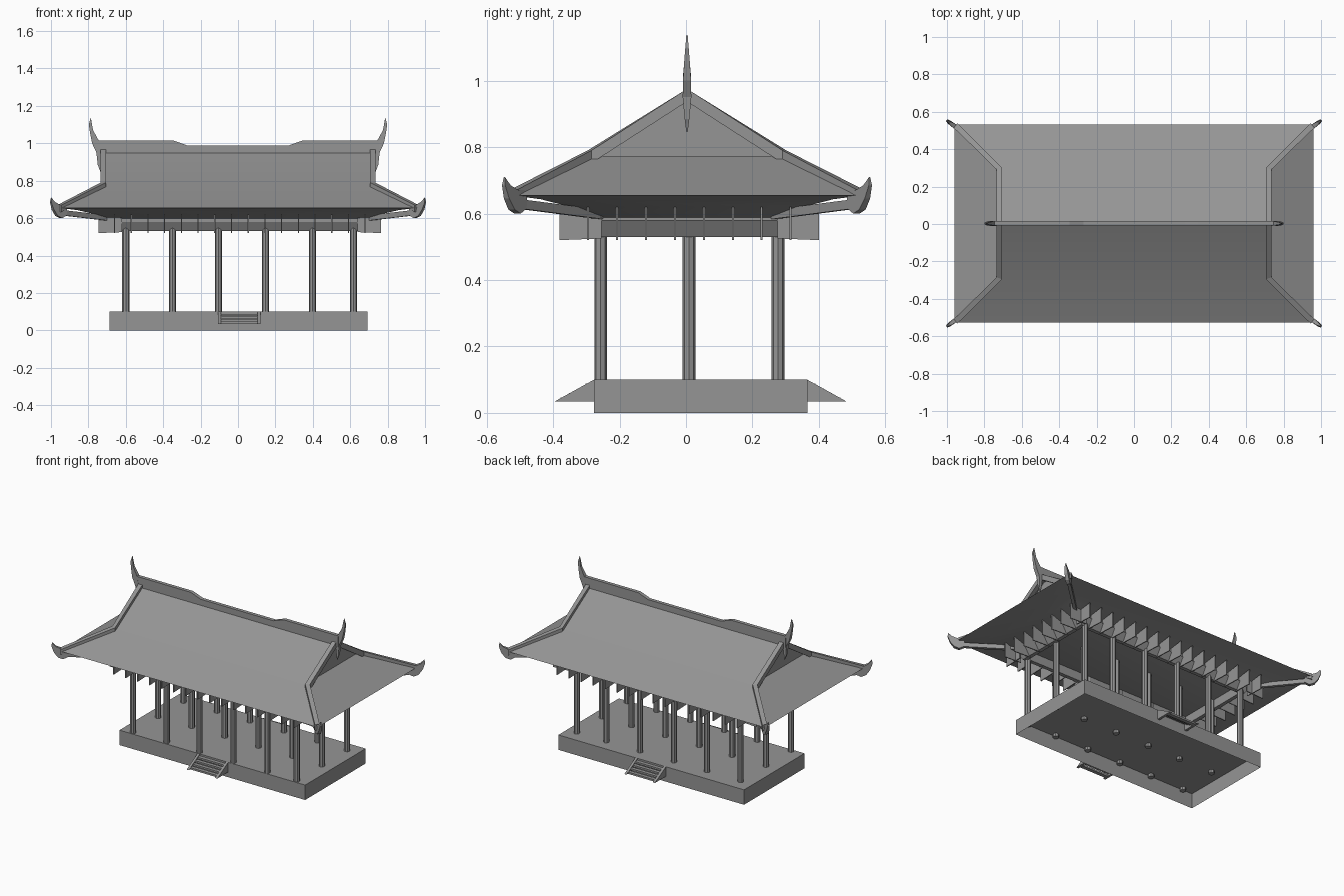
import bpy, bmesh
from mathutils import Vector

if "Cube" in bpy.data.objects:
    bpy.data.objects.remove(bpy.data.objects["Cube"])

GREY = (0.3, 0.3, 0.3, 1)
mat = bpy.data.materials.new("stone grey")
mat.use_nodes = True
mat.diffuse_color = GREY
mat.node_tree.nodes["Principled BSDF"].inputs["Base Color"].default_value = GREY
SIGNS = (-1, 1)
UP = Vector((0, 0, 1))
ROOF_Y = 0.003


def finish(name, bm):
    bmesh.ops.remove_doubles(bm, verts=bm.verts, dist=0.00001)
    bmesh.ops.recalc_face_normals(bm, faces=bm.faces)
    me = bpy.data.meshes.new(name)
    bm.to_mesh(me)
    bm.free()
    me.materials.append(mat)
    ob = bpy.data.objects.new(name, me)
    bpy.context.collection.objects.link(ob)
    return ob


def add_face(bm, pts):
    bm.faces.new([bm.verts.new(p) for p in pts])


def add_box(bm, lo, hi):
    lo, hi = Vector(lo), Vector(hi)
    verts = bmesh.ops.create_cube(bm, size=1)["verts"]
    for v in verts:
        v.co = (lo + hi) / 2 + v.co * (hi - lo)


def add_prism(bm, profile, origin, u):
    """Profile of (along u, height, half thickness) made into a solid plate."""
    u, origin = Vector(u).normalized(), Vector(origin)
    n = u.cross(UP)
    a, b = [[bm.verts.new(origin + u * s + UP * z + n * t * side) for s, z, t in profile]
            for side in SIGNS]
    bm.faces.new(a)
    bm.faces.new(b[::-1])
    for i in range(len(a)):
        j = (i + 1) % len(a)
        bm.faces.new((a[i], a[j], b[j], b[i]))


def add_bar(bm, path, half_width, below, above):
    """Rectangular bar mitred along a path."""
    pts = [Vector(p) for p in path]
    rings = []
    for i, p in enumerate(pts):
        dirs = []
        for q, r in ((i - 1, i), (i, i + 1)):
            if q >= 0 and r < len(pts):
                d = pts[r] - pts[q]
                dirs.append(Vector((d.x, d.y, 0)).normalized())
        side = sum(dirs, Vector()).normalized().cross(UP) * half_width
        rings.append([bm.verts.new(p + side * s + UP * h)
                      for s, h in ((-1, -below), (1, -below), (1, above), (-1, above))])
    for a, b in zip(rings, rings[1:]):
        for i in range(4):
            j = (i + 1) % 4
            bm.faces.new((a[i], a[j], b[j], b[i]))
    bm.faces.new(rings[0])
    bm.faces.new(rings[-1][::-1])


# Platform, open underneath
bm = bmesh.new()
add_box(bm, (-0.687, -0.277, 0), (0.693, 0.365, 0.1))
bm.faces.ensure_lookup_table()
bmesh.ops.delete(bm, geom=[min(bm.faces, key=lambda f: f.calc_center_median().z)], context="FACES_ONLY")
finish("platform", bm)

# Columns
bm = bmesh.new()
for x in (-0.6, -0.35, -0.105, 0.147, 0.398, 0.617):
    for y in (-0.257, 0.009, 0.277):
        verts = bmesh.ops.create_cone(bm, cap_ends=True, segments=8, radius1=0.019,
                                      radius2=0.019, depth=0.52)["verts"]
        bmesh.ops.translate(bm, verts=verts, vec=(x, y, 0.34))
finish("columns", bm)

# Stairs front and back, with sloping side walls
for name, edge, out in (("front_stairs", -0.277, -1), ("back_stairs", 0.365, 1)):
    bm = bmesh.new()
    for x in (-0.098, 0.113):
        add_prism(bm, [(0, 0.035, 0.008), (0.117, 0.035, 0.008), (0, 0.1, 0.008)],
                  (x, edge, 0), (0, out, 0))
    for i in range(4):
        ya, yb = sorted((edge + out * 0.025 * i, edge + out * 0.025 * (i + 1)))
        z = 0.088 - 0.014 * i
        add_box(bm, (-0.09, ya, z - 0.012), (0.105, yb, z))
    finish(name, bm)

# Eave beams with an undercut lower edge
X0, X1, Y0, Y1 = -0.66, 0.68, -0.295, 0.315
CX, CY = (X0 + X1) / 2, (Y0 + Y1) / 2
sides = (((CX, Y0, 0), (0, -1, 0), (X1 - X0) / 2), ((CX, Y1, 0), (0, 1, 0), (X1 - X0) / 2),
         ((X0, CY, 0), (-1, 0, 0), (Y1 - Y0) / 2), ((X1, CY, 0), (1, 0, 0), (Y1 - Y0) / 2))
bm = bmesh.new()
for origin, out, half in sides:
    add_prism(bm, [(0, 0.58, half), (-0.03, 0.53, half - 0.03), (-0.055, 0.53, half - 0.055),
                   (-0.055, 0.61, half - 0.055), (-0.008, 0.61, half - 0.008),
                   (-0.008, 0.58, half - 0.008)], origin, out)
finish("eave_beams", bm)

# Bracket plates around the beams
bm = bmesh.new()
for origin, out, half in sides:
    out = Vector(out)
    along = out.cross(UP)
    bays = round(2 * half / 0.089)
    for i in range(bays + 1):
        p = Vector(origin) + along * half * (2 * i / bays - 1)
        add_prism(bm, [(-0.04, 0.525, 0.003), (0.085, 0.52, 0.003), (0.085, 0.62, 0.003),
                       (-0.04, 0.6, 0.003)], p, out)
finish("brackets", bm)

# Roof shell: upper slopes, lower skirt, gables and curved underside
RIDGE, KNEE, EAVE = (0.715, 0, 0.955), (0.715, 0.287, 0.773), (0.96, 0.53, 0.655)
SOFFIT = (EAVE, (0.86, 0.44, 0.643), (0.76, 0.35, 0.62), (0.67, 0.26, 0.588))


def at(p, sx, sy):
    return (p[0] * sx, p[1] * sy + ROOF_Y, p[2])


bm = bmesh.new()
for s in SIGNS:
    for a, b in ((RIDGE, KNEE), (KNEE, EAVE), *zip(SOFFIT, SOFFIT[1:])):
        add_face(bm, [at(a, -1, s), at(a, 1, s), at(b, 1, s), at(b, -1, s)])
        if a != RIDGE:
            add_face(bm, [at(a, s, -1), at(a, s, 1), at(b, s, 1), at(b, s, -1)])
    wall = (0.69, KNEE[1], KNEE[2])
    add_face(bm, [at(KNEE, s, -1), at(KNEE, s, 1), at(wall, s, 1), at(wall, s, -1)])
    add_face(bm, [at(wall, s, -1), at(wall, s, 1), at((0.69, 0, 0.955), s, 1)])
low = SOFFIT[-1]
add_face(bm, [at(low, -1, -1), at(low, 1, -1), at(low, 1, 1), at(low, -1, 1)])
roof = finish("roof", bm)
bpy.ops.object.select_all(action="DESELECT")
roof.select_set(True)
bpy.context.view_layer.objects.active = roof
bpy.ops.object.shade_smooth_by_angle(angle=0.35)

# Gable and hip ridges, hip rafters below, and upturned corner tips
ridges, rafters, tips = bmesh.new(), bmesh.new(), bmesh.new()
for sx in SIGNS:
    for sy in SIGNS:
        add_bar(ridges, [at(p, sx, sy) for p in ((0.72, 0, 0.957), (0.72, 0.293, 0.772),
                                                (0.955, 0.525, 0.652))], 0.015, 0.02, 0.018)
        add_bar(rafters, [at(p, sx, sy) for p in ((0.67, 0.26, 0.595), (0.95, 0.515, 0.628))],
                0.01, 0.012, 0.016)
        add_prism(tips, [(-0.03, 0.615, 0.012), (0, 0.6, 0.012), (0.03, 0.612, 0.012),
                         (0.055, 0.645, 0.01), (0.07, 0.685, 0.006), (0.066, 0.71, 0.002),
                         (0.045, 0.685, 0.008), (0.012, 0.67, 0.013), (-0.03, 0.672, 0.013)],
                  at((0.946, 0.51, 0), sx, sy), (sx * 0.8, sy * 0.6, 0))
finish("hip_ridges", ridges)
finish("hip_rafters", rafters)
finish("corner_tips", tips)

# Main ridge with raised ends
half = [(0.75, 0.94), (0.75, 1.015), (0.345, 1.015), (0.27, 0.988)]
outline = half + [(-x, z) for x, z in reversed(half)]
bm = bmesh.new()
add_prism(bm, [(x, z, 0.012) for x, z in outline], (0, ROOF_Y, 0), (1, 0, 0))
finish("main_ridge", bm)

# Curved horns at the ridge ends
bm = bmesh.new()
for s in SIGNS:
    add_prism(bm, [(0.735, 0.845, 0.002), (0.75, 0.885, 0.007), (0.757, 0.95, 0.013),
                   (0.78, 1.0, 0.012), (0.79, 1.05, 0.009), (0.798, 1.1, 0.005),
                   (0.787, 1.137, 0.002), (0.775, 1.07, 0.007), (0.745, 1.015, 0.012),
                   (0.73, 0.95, 0.013)], (0, ROOF_Y, 0), (s, 0, 0))
finish("ridge_horns", bm)
